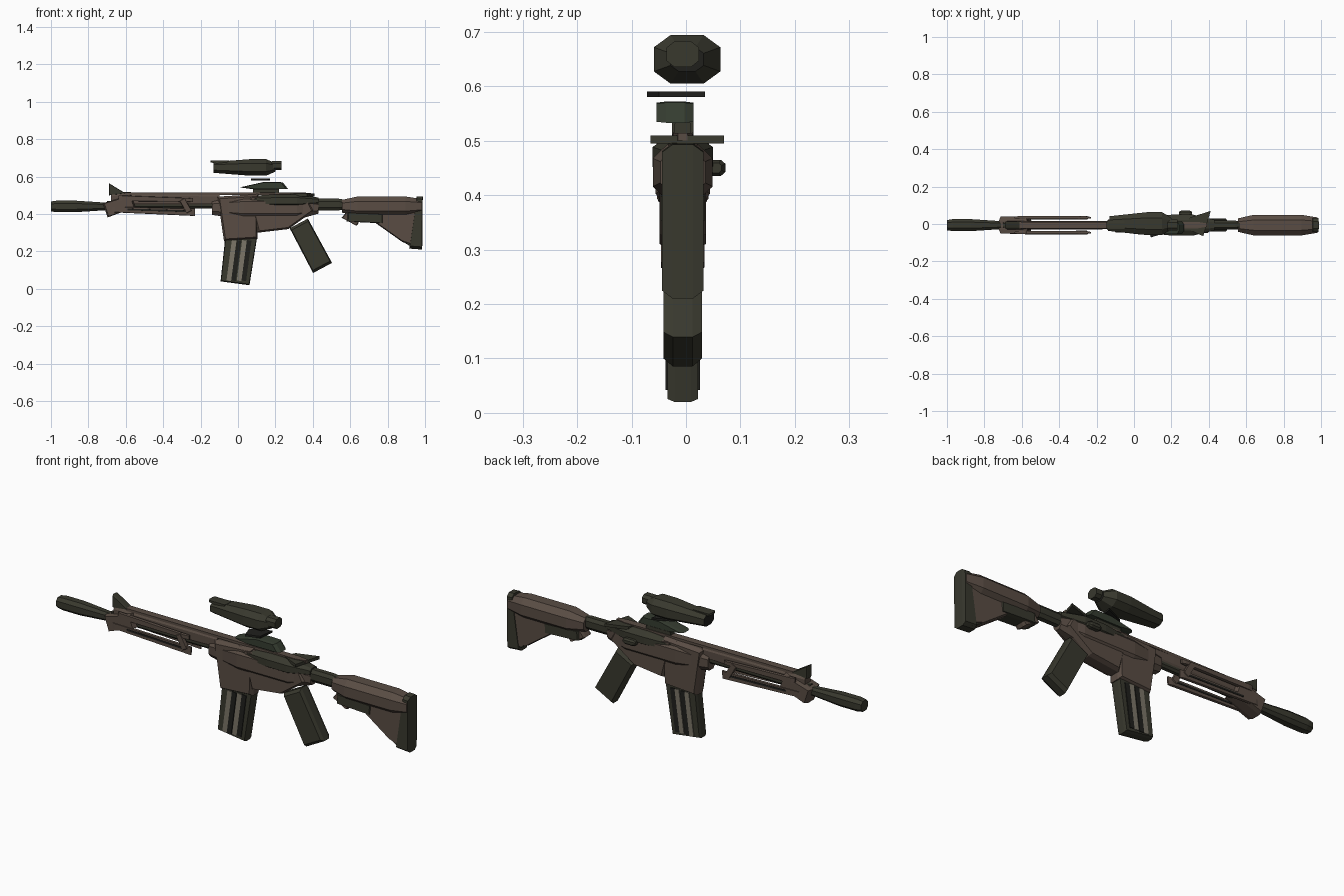
import bpy, bmesh
from mathutils import Vector

cube = bpy.data.objects.get("Cube")
if cube:
    bpy.data.objects.remove(cube)

MIDLINE = -.006


def material(name, *colour):
    mat = bpy.data.materials.new(name)
    mat.use_nodes = True
    mat.diffuse_color = (*colour, 1)
    shader = next(n for n in mat.node_tree.nodes if n.type == 'BSDF_PRINCIPLED')
    shader.inputs["Base Color"].default_value = (*colour, 1)
    shader.inputs["Roughness"].default_value = .8
    return mat


brown = material("earth brown", .1, .073, .057)
olive = material("dark olive", .04, .04, .027)
green = material("mount green", .036, .046, .03)
black = material("near black", .014, .014, .012)
grey = material("warm grey", .2, .18, .14)


def skin(name, rings, mat):
    """Bridge matching rings of points and cap both ends."""
    bm = bmesh.new()
    rows = [[bm.verts.new(point) for point in ring] for ring in rings]
    for near, far in zip(rows, rows[1:]):
        for i in range(len(near)):
            bm.faces.new((near[i - 1], near[i], far[i], far[i - 1]))
    bm.faces.new(rows[0])
    bm.faces.new(rows[-1])
    bmesh.ops.recalc_face_normals(bm, faces=bm.faces)
    mesh = bpy.data.meshes.new(name)
    bm.to_mesh(mesh)
    bm.free()
    mesh.materials.append(mat)
    part = bpy.data.objects.new(name, mesh)
    bpy.context.collection.objects.link(part)
    return part


def body(name, mat, start, end, low, high, width, front=1, back=1, lead=.2, tail=.2, y=MIDLINE):
    """Octagonal body along x whose two ends narrow to the given fractions."""
    middle, half = (low + high) / 2, (high - low) / 2
    octagon = [(1, .5), (.5, 1), (-.5, 1), (-1, .5), (-1, -.5), (-.5, -1), (.5, -1), (1, -.5)]
    rings = []
    for along, size in ((0, front), (lead, 1), (1 - tail, 1), (1, back)):
        x = start + (end - start) * along
        rings.append([(x, y + u * size * width / 2, middle + v * size * half)
                      for u, v in octagon])
    return skin(name, rings, mat)


def plate(name, mat, outline, width, y=MIDLINE, flank=.9):
    """Side outline given thickness across y; its flanks are chamfered inwards."""
    points = [Vector(p) for p in outline]
    centre = sum(points, Vector((0, 0))) / len(points)
    rings = []
    for across, size in ((-.5, flank), (-.25, 1), (.25, 1), (.5, flank)):
        ring = [centre.lerp(p, size) for p in points]
        rings.append([(p.x, y + across * width, p.y) for p in ring])
    return skin(name, rings, mat)


def beam(name, mat, start, end, thick, width, tip=None, **options):
    """Straight bar in the side plane, optionally tapered towards its tip."""
    start, end = Vector(start), Vector(end)
    across = (end - start).orthogonal().normalized() / 2
    first, last = across * thick, across * (tip or thick)
    outline = [start + first, end + last, end - last, start - first]
    return plate(name, mat, outline, width, **options)


def both_sides(offset):
    return (("left", MIDLINE + offset), ("right", MIDLINE - offset))


# Muzzle and barrel
body("muzzle_tube", olive, start=-1, end=-.68, low=.41, high=.472, width=.064,
     front=.85, back=.6, lead=.1, tail=.6)
body("barrel", olive, start=-.7, end=-.1, low=.43, high=.47, width=.036)

# Handguard core, collar, split side rails and front sight
body("handguard_core", brown, start=-.68, end=-.1, low=.44, high=.514, width=.046, back=.9)
beam("handguard_collar", brown, start=(-.71, .42), end=(-.56, .47), thick=.08, tip=.07,
     width=.09)
for side, y in both_sides(.04):
    beam(side + "_upper_rail", brown, start=(-.64, .485), end=(-.24, .475), thick=.03,
         tip=.02, width=.016, y=y)
    beam(side + "_lower_rail", brown, start=(-.68, .425), end=(-.23, .41), thick=.03,
         tip=.04, width=.014, y=y)
    beam(side + "_rail_slot", black, start=(-.6, .425), end=(-.26, .415), thick=.01,
         width=.018, y=y)
    beam(side + "_rail_strut", brown, start=(-.3, .48), end=(-.26, .41), thick=.03,
         width=.02, y=y)
plate("front_sight", olive, [(-.69, .565), (-.69, .5), (-.6, .51)], width=.04)

# Receiver, magazine well and trigger housing
body("upper_receiver", brown, start=-.14, end=.43, low=.37, high=.5, width=.1,
     front=.6, back=.5, lead=.3)
beam("magazine_well", brown, start=(0, .5), end=(.015, .26), thick=.22, tip=.18, width=.08)
plate("trigger_housing", brown, [(.05, .5), (.1, .3), (.27, .32), (.41, .42), (.38, .48)],
      width=.086)
body("receiver_shoulder", olive, start=.05, end=.43, low=.435, high=.506, width=.112,
     front=.7, back=.5, lead=.4, tail=.3)
body("bolt_knob", olive, start=.24, end=.31, low=.435, high=.465, width=.035, front=.6,
     back=.6, y=.055)

# Top rail and charging handle
beam("top_rail", brown, start=(-.66, .51), end=(.39, .507), thick=.014, width=.036)
skin("charging_handle", [[(.27, -.02, z), (.37, -.065, z), (.41, .07, z), (.3, .035, z)]
                         for z in (.495, .51)], olive)

# Magazine with pale ribs and dark grooves laid on both sides
top, foot = Vector((.02, .3)), Vector((-.016, .03))
beam("magazine", olive, start=top, end=foot, thick=.17, tip=.156, width=.056, flank=.96)
strips = (("front_rib", grey, -.035), ("middle_groove", black, -.01),
          ("rear_rib", grey, .02), ("rear_groove", black, .045))
for label, mat, shift in strips:
    for side, y in both_sides(.029):
        slide = Vector((shift, 0))
        beam(side + "_" + label, mat, start=top.lerp(foot, .15) + slide,
             end=top.lerp(foot, .95) + slide, thick=.025, width=.006, y=y, flank=1)

# Pistol grip
beam("pistol_grip", olive, start=(.325, .35), end=(.452, .112), thick=.11, tip=.115,
     width=.07)

# Buffer tube and stock
body("buffer_tube", olive, start=.38, end=.58, low=.42, high=.482, width=.048, back=.8)
body("stock_body", brown, start=.555, end=.98, low=.39, high=.494, width=.11,
     front=.65, back=.75)
plate("stock_web", brown, [(.64, .42), (.88, .25), (.94, .23), (.96, .42)], width=.07)
beam("stock_latch", olive, start=(.58, .385), end=(.78, .375), thick=.05, width=.08)
beam("stock_tooth", brown, start=(.57, .4), end=(.64, .345), thick=.05, tip=.02, width=.06)
beam("butt_plate", olive, start=(.972, .494), end=(.95, .213), thick=.032, tip=.07, width=.076)
beam("butt_toe", olive, start=(.95, .25), end=(.87, .27), thick=.07, tip=.02, width=.06)

# Floating sight with dark lenses, its plate and mount
scope = body("scope", olive, start=-.13, end=.2, low=.605, high=.694, width=.122, front=.65,
             back=.5, lead=.6, tail=.15, y=.002)
scope.data.materials.append(black)
for face in scope.data.polygons:
    if abs(face.normal.x) > .95:
        face.material_index = 1
body("scope_eyepiece", olive, start=.17, end=.232, low=.635, high=.683, width=.06, front=.8)
beam("scope_hood", olive, start=(-.147, .682), end=(-.05, .672), thick=.01, tip=.03, width=.05)
skin("scope_plate", [[(.07, -.01, z), (.09, -.072, z), (.16, -.05, z), (.17, .035, z)]
                     for z in (.58, .59)], black)
plate("sight_mount", green, [(.01, .543), (.14, .572), (.24, .57), (.268, .533), (.08, .533)],
      width=.068, y=-.02)
body("mount_neck", olive, start=.08, end=.22, low=.505, high=.54, width=.03)
